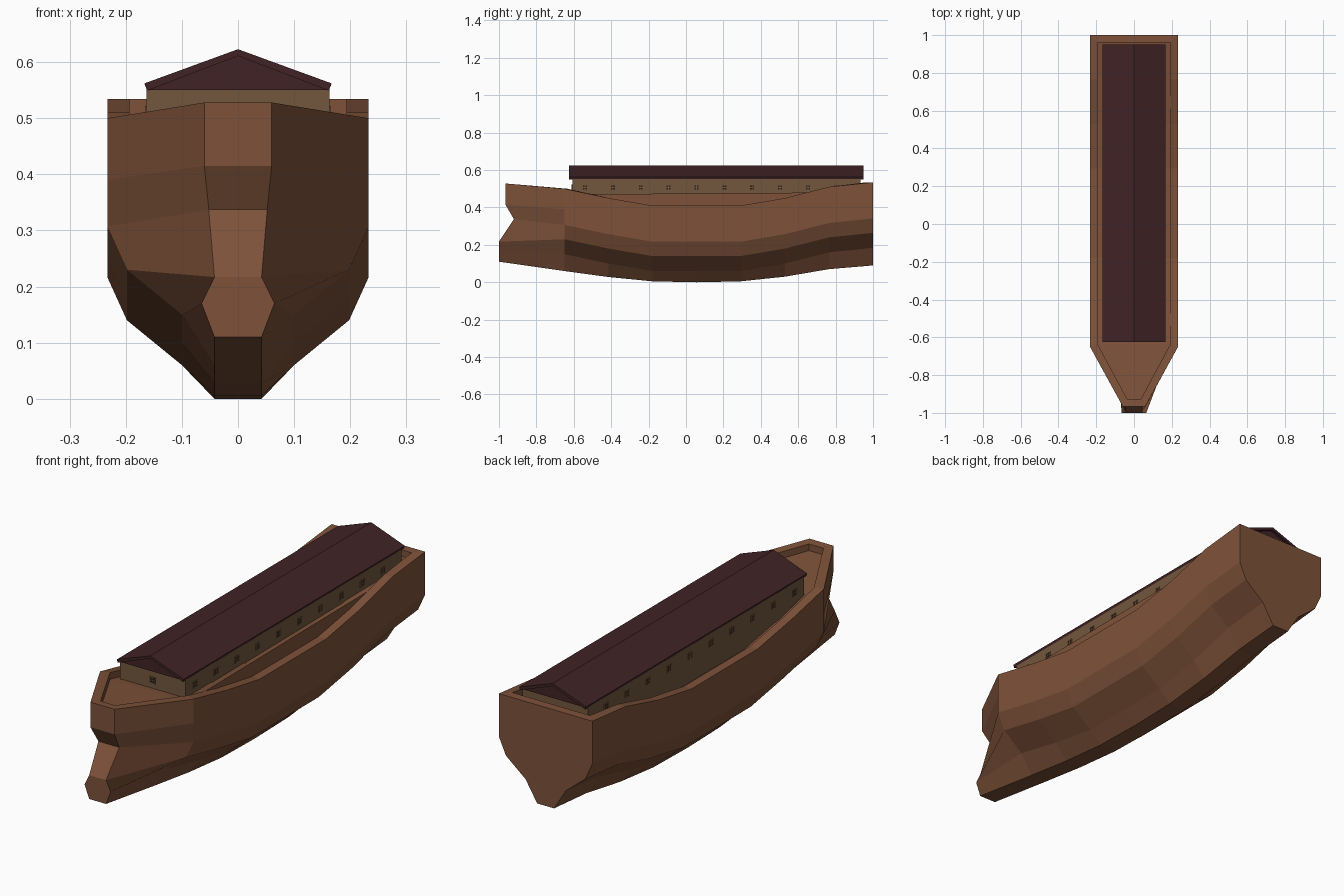
import bpy, bmesh

if "Cube" in bpy.data.objects:
    bpy.data.objects.remove(bpy.data.objects["Cube"])


def material(name, rgb):
    m = bpy.data.materials.new(name)
    m.diffuse_color = (*rgb, 1)
    m.use_nodes = True
    m.node_tree.nodes["Principled BSDF"].inputs["Base Color"].default_value = m.diffuse_color
    return m


WOOD = material("hull_wood", (0.21, 0.085, 0.042))
WALL = material("wall_wood", (0.17, 0.095, 0.048))
ROOF = material("roof_red", (0.052, 0.017, 0.019))
DARK = material("window_dark", (0.02, 0.012, 0.008))


def finish(name, bm, mat, closed=True):
    bmesh.ops.remove_doubles(bm, verts=bm.verts, dist=1e-5)
    if closed:
        bmesh.ops.recalc_face_normals(bm, faces=bm.faces)
    me = bpy.data.meshes.new(name)
    bm.to_mesh(me)
    bm.free()
    me.materials.append(mat)
    ob = bpy.data.objects.new(name, me)
    bpy.context.collection.objects.link(ob)
    return ob


def add_box(bm, lo, hi):
    vs = bmesh.ops.create_cube(bm, size=1)["verts"]
    for v in vs:
        for i in range(3):
            v.co[i] = (lo[i] + hi[i]) / 2 + v.co[i] * (hi[i] - lo[i])


def prism(name, profile, y0, y1, mat):
    bm = bmesh.new()
    face = bm.faces.new([bm.verts.new((x, y0, z)) for x, z in profile])
    ext = bmesh.ops.extrude_face_region(bm, geom=[face])["geom"]
    for v in ext:
        if isinstance(v, bmesh.types.BMVert):
            v.co.y = y1
    # extrude_face_region may drop the source face, so cap the open end
    bmesh.ops.holes_fill(bm, edges=[e for e in bm.edges if e.is_boundary])
    return finish(name, bm, mat)


# half cross-sections of the hull, keel to rim, then inner bulwark
DEPTH, INNER = 0.03, 0.193
ys = [-0.65, -0.414, -0.179, 0.057, 0.293, 0.529, 0.764, 1.0]
keel = [0.06, 0.028, 0.005, 0, 0.005, 0.03, 0.07, 0.09]
lift = [0.09, 0.04, 0, 0, 0, 0.04, 0.1, 0.124]
mid = [(0.1, 0.06), (0.198, 0.14), (0.233, 0.217), (0.233, 0.30), (0.233, 0.41)]

bow = [(0.042, -1, 0.11), (0.065, -1, 0.17), (0.042, -1, 0.217), (0.052, -0.92, 0.337),
       (0.06, -0.965, 0.415), (0.06, -0.965, 0.528),
       (0.036, -0.927, 0.525), (0.036, -0.927, 0.525 - DEPTH)]
sections = [bow]
for y, k, d in zip(ys, keel, lift):
    yi = {-0.65: -0.635, 1.0: 0.96}.get(y, y)
    rim = 0.41 + d
    sections.append([(0.042, y, k)] + [(x, y, z + d) for x, z in mid]
                    + [(INNER, yi, rim), (INNER, yi, rim - DEPTH)])

# hull with bulwark
bm = bmesh.new()
right = [[bm.verts.new(p) for p in s] for s in sections]
left = [[bm.verts.new((-x, y, z)) for x, y, z in s] for s in sections]
rings = [l[::-1] + r for l, r in zip(left, right)]
for a, b in zip(rings, rings[1:]):
    for i in range(len(a) - 1):
        bm.faces.new((a[i], a[i + 1], b[i + 1], b[i]))
for l, r in ((left[0], right[0]), (left[-1], right[-1])):
    for i in range(len(l) - 1):
        bm.faces.new((l[i], l[i + 1], r[i + 1], r[i]))
finish("hull", bm, WOOD)

# deck: follows the sheer on the left, bridged straight on the right with a side panel
bm = bmesh.new()
low = [s[-1] for s in sections]
a, b = low[1], low[7]
rows = []
for i, (x, y, z) in enumerate(low):
    top = a[2] + (b[2] - a[2]) * (y - a[1]) / (b[1] - a[1]) if 1 < i < 7 else z
    rows.append([bm.verts.new(p) for p in ((-x, y, z), (x, y, top), (x, y, z))])
for i, (p, q) in enumerate(zip(rows, rows[1:])):
    bm.faces.new((p[0], p[1], q[1], q[0]))
    if 1 <= i < 7:
        loop = [p[1], p[2], q[2], q[1]]
        if i == 1:
            loop.remove(p[2])
        if i == 6:
            loop.remove(q[2])
        bm.faces.new(loop)
finish("deck", bm, WOOD)

# long deck house
bm = bmesh.new()
add_box(bm, (-0.163, -0.608, 0.37), (0.163, 0.932, 0.551))
finish("house_walls", bm, WALL)

# gable roof with thin overhanging slabs
prism("roof", [(-0.162, 0.549), (-0.167, 0.562), (0, 0.623), (0.167, 0.562),
               (0.162, 0.549), (0, 0.611)], -0.625, 0.95, ROOF)
prism("roof_gables", [(-0.162, 0.55), (0, 0.6115), (0.162, 0.55)], -0.615, 0.937, ROOF)

# small square windows: dark pane, frame and cross bars
panes, frames = bmesh.new(), bmesh.new()
H, B, ZC = 0.0125, 0.002, 0.507


def window(place):
    """place(u0, u1, z0, z1, proud) gives the box corners on a wall"""
    add_box(panes, *place(-H, H, -H, H, 0.0015))
    for c in (-H, 0, H):
        add_box(frames, *place(c - B, c + B, -H - B, H + B, 0.003))
        add_box(frames, *place(-H, H, c - B, c + B, 0.003))


for n in range(10):
    yc = -0.54 + n * 0.149
    for side in (-1, 1):
        def place(u0, u1, z0, z1, d, yc=yc, side=side):
            xs = sorted((side * 0.158, side * (0.163 + d)))
            return (xs[0], yc + u0, ZC + z0), (xs[1], yc + u1, ZC + z1)
        window(place)
window(lambda u0, u1, z0, z1, d: ((u0, -0.608 - d, ZC + z0), (u1, -0.6, ZC + z1)))
finish("window_panes", panes, DARK)
finish("window_frames", frames, WALL)
